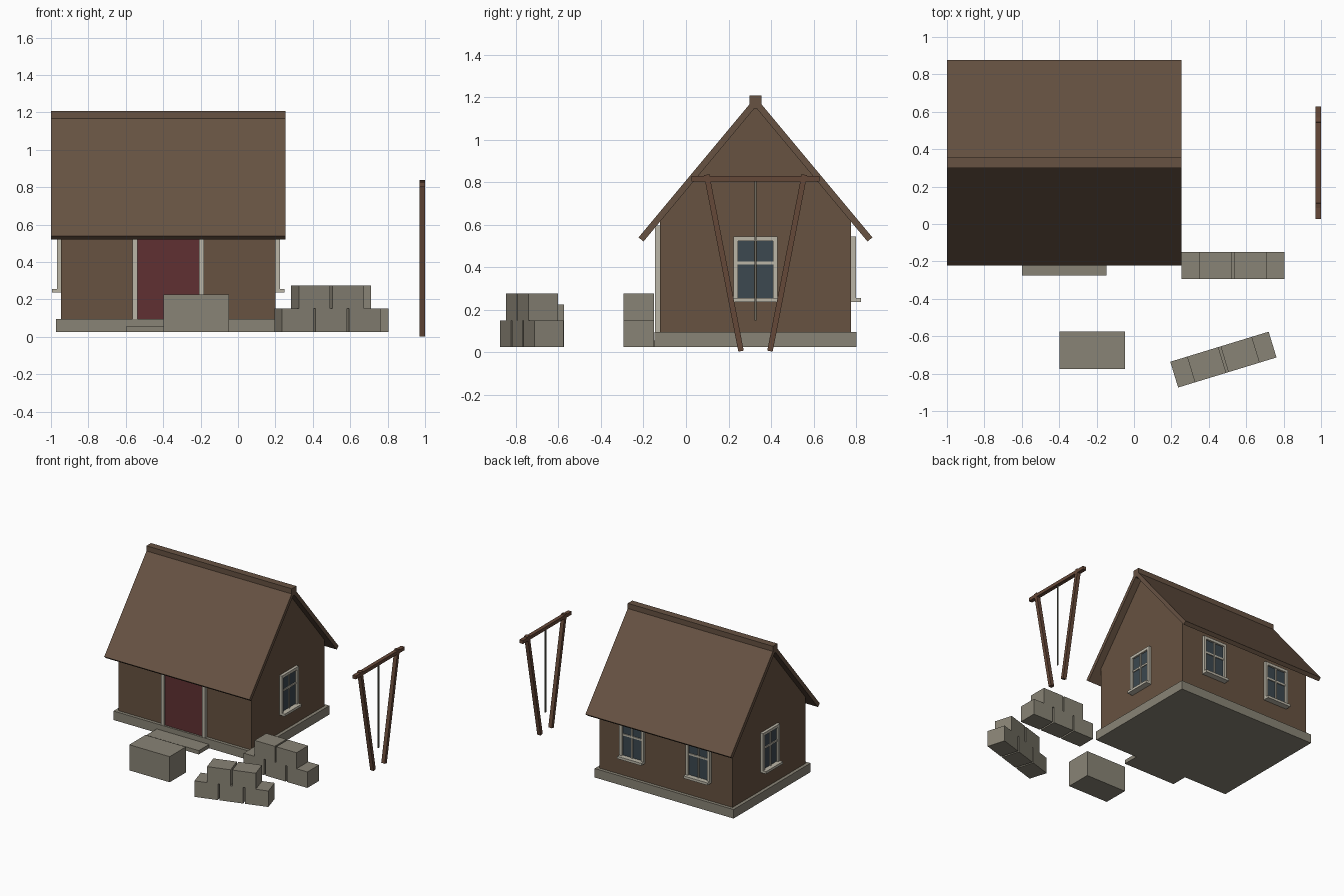
import bpy, bmesh, math
from mathutils import Matrix, Vector

cube = bpy.data.objects.get("Cube")
if cube:
    bpy.data.objects.remove(cube, do_unlink=True)


def material(name, rgb):
    m = bpy.data.materials.new(name)
    m.use_nodes = True
    m.diffuse_color = (*rgb, 1)
    m.node_tree.nodes["Principled BSDF"].inputs["Base Color"].default_value = (*rgb, 1)
    return m


WALL = material("wall_brown", (0.135, 0.085, 0.052))
ROOF = material("roof_brown", (0.135, 0.085, 0.055))
TIMBER = material("timber_brown", (0.13, 0.065, 0.04))
STONE = material("stone_grey", (0.25, 0.23, 0.18))
DOOR = material("door_red", (0.115, 0.03, 0.032))
TRIM = material("trim_cream", (0.5, 0.47, 0.39))
GLASS = material("glass_slate", (0.045, 0.065, 0.08))
ROPE = material("rope_grey", (0.16, 0.15, 0.12))


def add_object(name, bm, mat, matrix=Matrix()):
    bmesh.ops.recalc_face_normals(bm, faces=bm.faces)
    mesh = bpy.data.meshes.new(name)
    bm.to_mesh(mesh)
    bm.free()
    mesh.materials.append(mat)
    ob = bpy.data.objects.new(name, mesh)
    ob.matrix_world = matrix
    bpy.context.collection.objects.link(ob)
    return ob


def box(name, mat, xs, ys, zs, matrix=Matrix()):
    bm = bmesh.new()
    size = [r[1] - r[0] for r in (xs, ys, zs)]
    mid = [(r[1] + r[0]) / 2 for r in (xs, ys, zs)]
    bmesh.ops.create_cube(bm, size=1, matrix=Matrix.Translation(mid) @ Matrix.Diagonal((*size, 1)))
    return add_object(name, bm, mat, matrix)


def extrude_x(name, mat, profile, x0, x1):
    bm = bmesh.new()
    face = bm.faces.new([bm.verts.new((x0, y, z)) for y, z in profile])
    moved = bmesh.ops.extrude_face_region(bm, geom=[face])["geom"]
    bmesh.ops.translate(bm, vec=(x1 - x0, 0, 0),
                        verts=[v for v in moved if isinstance(v, bmesh.types.BMVert)])
    return add_object(name, bm, mat)


# House shell, centred on (CX, CY)
CX, CY = -0.3725, 0.327
WX, WY = 0.574, 0.45
GROUND, FLOOR = 0.025, 0.095
SLOPE, APEX, DROP = 1.2, 1.2, 0.047

box("foundation", STONE, (CX - 0.6, CX + 0.6), (CY - 0.475, CY + 0.475), (GROUND, FLOOR))
box("door_step", STONE, (CX - 0.226, CX + 0.226), (-0.275, CY - 0.475), (GROUND, 0.055))
inner = APEX - DROP
wall_top = inner - WY * SLOPE
extrude_x("walls", WALL, [(CY - WY, FLOOR), (CY + WY, FLOOR), (CY + WY, wall_top),
                          (CY, inner), (CY - WY, wall_top)], CX - WX, CX + WX)

# Roof with square-cut eaves and a ridge cap
outer_y, inner_y = 0.55, 0.527
extrude_x("roof", ROOF, [(CY - outer_y, APEX - outer_y * SLOPE), (CY, APEX),
                         (CY + outer_y, APEX - outer_y * SLOPE),
                         (CY + inner_y, inner - inner_y * SLOPE), (CY, inner),
                         (CY - inner_y, inner - inner_y * SLOPE)], -1, 0.255)
box("ridge_cap", ROOF, (-1, 0.255), (CY - 0.028, CY + 0.028), (1.145, 1.207))

# Door with its frame
front = CY - WY
box("door", DOOR, (CX - 0.165, CX + 0.165), (front - 0.01, front + 0.01), (FLOOR, 0.57))
for side, sx in (("right", -1), ("left", 1)):
    a, b = sorted((CX + sx * 0.165, CX + sx * 0.191))
    box("door_jamb_" + side, TRIM, (a, b), (front - 0.022, front + 0.01), (FLOOR, 0.57))
box("door_lintel", TRIM, (CX - 0.191, CX + 0.191), (front - 0.022, front + 0.01), (0.57, 0.596))


# Windows, drawn facing local -y with the origin on the wall
def window(name, x, y, turn):
    m = Matrix.Translation((x, y, 0)) @ Matrix.Rotation(math.radians(turn), 4, "Z")
    w, t, z0, z1 = 0.104, 0.022, 0.255, 0.545
    box(name + "_glass", GLASS, (t - w, w - t), (-0.008, 0.01), (z0, z1 - t), m)
    for part, a, b in (("jamb_a", -w, t - w), ("jamb_b", w - t, w)):
        box(f"{name}_{part}", TRIM, (a, b), (-0.022, 0.01), (z0, z1), m)
    box(name + "_head", TRIM, (t - w, w - t), (-0.022, 0.01), (z1 - t, z1), m)
    box(name + "_mullion", TRIM, (-0.006, 0.006), (-0.016, 0), (z0, z1 - t), m)
    box(name + "_transom", TRIM, (t - w, w - t), (-0.015, 0), (0.412, 0.426), m)
    box(name + "_sill", TRIM, (-w, w), (-0.047, 0.01), (0.236, z0), m)


window("left_window", CX + WX, CY, 90)
window("right_window", CX - WX, CY, -90)
for side, sx in (("left", 1), ("right", -1)):
    window(f"back_{side}_window", CX + sx * 0.286, CY + WY, 180)


# Stacked stones: three below, two above
def stone_pile(name, x, y, turn):
    m = Matrix.Translation((x, y, 0)) @ Matrix.Rotation(math.radians(turn), 4, "Z")
    w, pitch, h = 0.175, 0.1875, 0.125
    for row, count in enumerate((3, 2)):
        z = GROUND + row * h
        for i in range(count):
            c = (i - (count - 1) / 2) * pitch
            box(f"{name}_stone_{row}_{i}", STONE, (c - w / 2, c + w / 2), (-0.072, 0.072), (z, z + h), m)


stone_pile("near_pile", 0.478, -0.725, 17)
stone_pile("far_pile", 0.53, -0.222, 0)
box("stone_block", STONE, (-0.397, -0.048), (-0.775, -0.575), (GROUND, 0.225))

# Timber hoist frame with leaning posts and a hanging rope
HX = 0.985
for side, sy in (("front", -1), ("back", 1)):
    foot, head = Vector((HX, CY + sy * 0.068, 0.005)), Vector((HX, CY + sy * 0.23, 0.835))
    lean = (head - foot).to_track_quat("Z", "X").to_matrix().to_4x4()
    half = (head - foot).length / 2
    box("hoist_post_" + side, TIMBER, (-0.013, 0.013), (-0.015, 0.015), (-half, half),
        Matrix.Translation((foot + head) / 2) @ lean)
box("hoist_beam", TIMBER, (0.97, 1), (CY - 0.3, CY + 0.3), (0.802, 0.828))
box("hoist_rope", ROPE, (HX - 0.004, HX + 0.004), (CY - 0.004, CY + 0.004), (0.15, 0.805))
